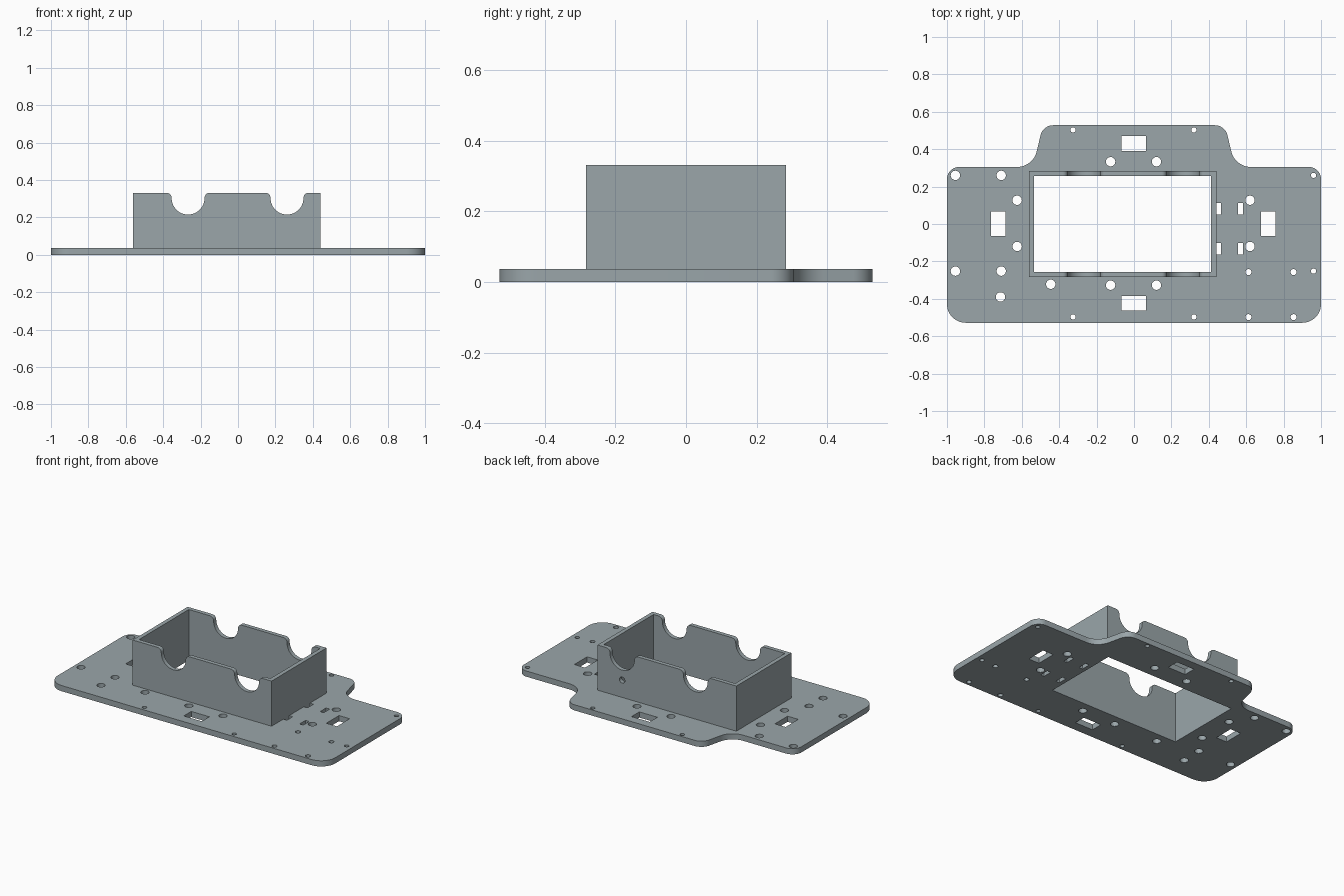
import bpy, bmesh, math
from mathutils import Vector

if "Cube" in bpy.data.objects:
    bpy.data.objects.remove(bpy.data.objects["Cube"])

grey = bpy.data.materials.new("blue_grey")
grey.diffuse_color = (0.325, 0.38, 0.40, 1)
grey.use_nodes = True
grey.node_tree.nodes["Principled BSDF"].inputs["Base Color"].default_value = grey.diffuse_color

T = 0.037            # plate thickness
H = 0.331            # top of the walls
X0, X1, Y = -0.561, 0.44, 0.283   # outer size of the box
W = 0.027            # wall thickness


def circle(x, y, r, n=32):
    return [(x + r * math.cos(2 * math.pi * i / n), y + r * math.sin(2 * math.pi * i / n)) for i in range(n)]


def rect(x0, x1, y0, y1):
    return [(x0, y0), (x1, y0), (x1, y1), (x0, y1)]


def arc(x, y, r, a0, a1, n=16):
    """Arc points, angles in degrees."""
    angles = [math.radians(a0 + (a1 - a0) * i / n) for i in range(n + 1)]
    return [(x + r * math.cos(a), y + r * math.sin(a)) for a in angles]


def rounded(corners, n=12):
    """Round each (x, y, tangent length) corner with a tangent arc."""
    out = []
    for i, (x, y, t) in enumerate(corners):
        p = Vector((x, y))
        d0 = (Vector(corners[i - 1][:2]) - p).normalized()
        d1 = (Vector(corners[(i + 1) % len(corners)][:2]) - p).normalized()
        half = d0.angle(d1) / 2
        centre = p + (d0 + d1).normalized() * (t / math.cos(half))
        a, b = p + d0 * t - centre, p + d1 * t - centre
        a0 = math.atan2(a.y, a.x)
        turn = (math.atan2(b.y, b.x) - a0 + math.pi) % (2 * math.pi) - math.pi
        out += arc(centre.x, centre.y, a.length, math.degrees(a0), math.degrees(a0 + turn), n)
    return out


def extruded(name, loops, depth, location, upright=False):
    """Fill an outline with holes and give it thickness."""
    curve = bpy.data.curves.new(name + "_profile", 'CURVE')
    curve.dimensions = '2D'
    curve.fill_mode = 'BOTH'
    curve.extrude = depth / 2
    for loop in loops:
        s = curve.splines.new('POLY')
        s.points.add(len(loop) - 1)
        for pt, (x, y) in zip(s.points, loop):
            pt.co = (x, y, 0, 1)
        s.use_cyclic_u = True
    tmp = bpy.data.objects.new(name + "_profile", curve)
    bpy.context.collection.objects.link(tmp)
    mesh = bpy.data.meshes.new_from_object(tmp.evaluated_get(bpy.context.evaluated_depsgraph_get()))
    bpy.data.objects.remove(tmp)
    bm = bmesh.new()
    bm.from_mesh(mesh)
    bmesh.ops.remove_doubles(bm, verts=bm.verts, dist=1e-5)
    bmesh.ops.recalc_face_normals(bm, faces=bm.faces)
    bm.to_mesh(mesh)
    bm.free()
    mesh.materials.clear()
    mesh.materials.append(grey)
    ob = bpy.data.objects.new(name, mesh)
    ob.location = location
    if upright:
        ob.rotation_euler.x = math.pi / 2
    bpy.context.collection.objects.link(ob)
    bpy.ops.object.select_all(action='DESELECT')
    ob.select_set(True)
    bpy.context.view_layer.objects.active = ob
    bpy.ops.object.shade_smooth_by_angle(angle=math.radians(30))
    return ob


# Plate outline: right half, mirrored to the left
right = [(1, -0.528, 0.1), (1, 0.305, 0.065), (0.54, 0.305, 0.085), (0.487, 0.528, 0.055)]
left = [(-x, y, t) for x, y, t in reversed(right)]
loops = [rounded(right + left)]

# Opening under the box
loops.append(rect(X0 + W, X1 - W, -Y + W, Y - W))

# Rectangular slots, large and small
loops += [rect(-0.067, 0.063, 0.39, 0.47), rect(-0.067, 0.063, -0.462, -0.385),
          rect(-0.765, -0.688, -0.063, 0.068), rect(0.68, 0.757, -0.063, 0.068)]
for x in (0.4395, 0.557):
    for y in (0.05, -0.162):
        loops.append(rect(x, x + 0.026, y, y + 0.061))

# Large screw holes
for x, y in [(-0.955, 0.26), (-0.71, 0.26), (-0.955, -0.252), (-0.71, -0.252),
             (-0.714, -0.39), (-0.445, -0.322)]:
    loops.append(circle(x, y, 0.025))
for x in (-0.625, 0.62):
    loops += [circle(x, 0.127, 0.025), circle(x, -0.12, 0.025)]
for x in (-0.125, 0.12):
    loops += [circle(x, 0.333, 0.025), circle(x, -0.327, 0.025)]

# Small screw holes
for x in (-0.326, 0.32):
    loops += [circle(x, 0.503, 0.014), circle(x, -0.497, 0.014)]
for y in (0.26, -0.252):
    loops.append(circle(0.96, y, 0.014))
for x in (0.612, 0.853):
    loops += [circle(x, -0.257, 0.016), circle(x, -0.498, 0.016)]

extruded("base_plate", loops, T, (0, 0, T / 2))

# Long walls with two round notches each
R, F = 0.088, 0.027
wall = [(X0, T), (X1, T), (X1, H)]
for cx in (0.262, -0.267):
    wall += arc(cx + R + F, H - F, F, 90, 180, 8)
    wall += arc(cx, H - F - 0.001, R, 0, -180, 28)
    wall += arc(cx - R - F, H - F, F, 0, 90, 8)
wall.append((X0, H))
extruded("front_wall", [wall], W, (0, -Y + W / 2, 0), upright=True)
extruded("back_wall", [wall, circle(0.262, 0.15, 0.02)], W, (0, Y - W / 2, 0), upright=True)

# Short end walls
for name, x in (("left_wall", X0), ("right_wall", X1 - W)):
    extruded(name, [rect(x, x + W, -Y + W, Y - W)], H - T, (0, 0, (H + T) / 2))
